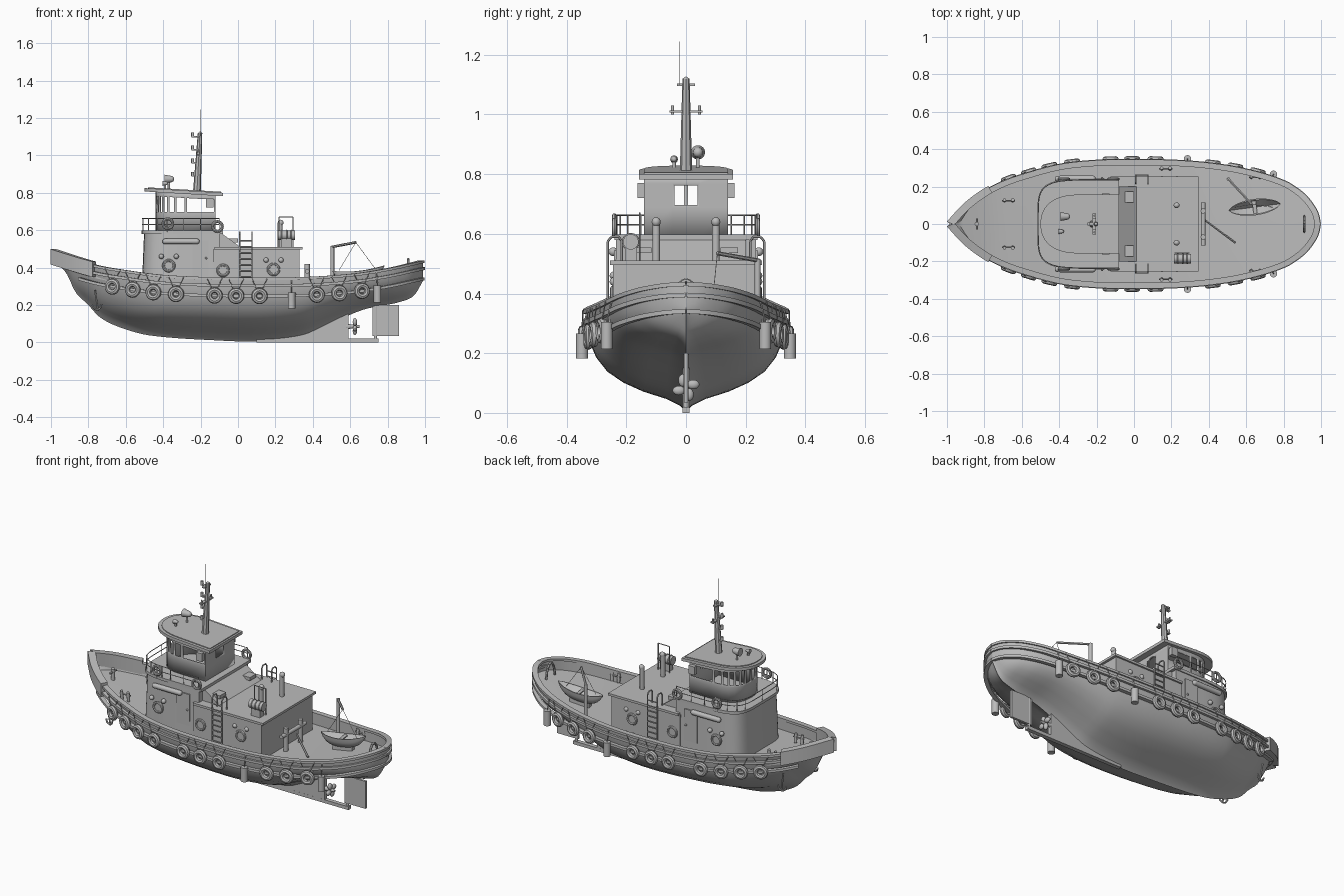
import bpy, bmesh, math
from mathutils import Vector as V, Matrix

cube = bpy.data.objects.get("Cube")
if cube:
    bpy.data.objects.remove(cube)
grey = bpy.data.materials.new("plain grey")
grey.use_nodes = True
grey.diffuse_color = (0.5, 0.5, 0.5, 1)
grey.node_tree.nodes["Principled BSDF"].inputs["Base Color"].default_value = (0.5, 0.5, 0.5, 1)


def finish(name, bm, mirror=False):
    bmesh.ops.remove_doubles(bm, verts=bm.verts, dist=0.00005)
    bmesh.ops.recalc_face_normals(bm, faces=bm.faces)
    for f in bm.faces:
        f.smooth = True
    for e in bm.edges:
        if len(e.link_faces) == 2 and e.calc_face_angle(0) > 0.6:
            e.smooth = False
    me = bpy.data.meshes.new(name)
    bm.to_mesh(me)
    bm.free()
    me.materials.append(grey)
    ob = bpy.data.objects.new(name, me)
    bpy.context.collection.objects.link(ob)
    if mirror:
        ob.modifiers.new("mirror", "MIRROR").use_axis = (False, True, False)
    return ob


def aim(c, axis):
    return Matrix.Translation(V(c)) @ V(axis).to_track_quat('Z', 'Y').to_matrix().to_4x4()


def cyl(bm, p, q, r, r2=None, n=12):
    p, q = V(p), V(q)
    bmesh.ops.create_cone(bm, cap_ends=True, segments=n, radius1=r, radius2=r if r2 is None else r2,
                          depth=(q - p).length, matrix=aim((p + q) / 2, q - p))


def tube(bm, pts, r, n=6):
    for p, q in zip(pts, pts[1:]):
        cyl(bm, p, q, r, n=n)


def box(bm, c, s, rz=0):
    bmesh.ops.create_cube(bm, size=1, matrix=Matrix.Translation(c) @ Matrix.Rotation(rz, 4, 'Z') @ Matrix.Diagonal((*s, 1)))


def ball(bm, c, s):
    bmesh.ops.create_uvsphere(bm, u_segments=14, v_segments=8, radius=1, matrix=Matrix.Translation(c) @ Matrix.Diagonal((*s, 1)))


def grid(bm, rings, closed=True, caps=False):
    rows = [[bm.verts.new(p) for p in r] for r in rings]
    n = len(rows[0])
    for a, b in zip(rows, rows[1:]):
        for i in range(n if closed else n - 1):
            bm.faces.new((a[i], a[(i + 1) % n], b[(i + 1) % n], b[i]))
    if caps:
        bm.faces.new(rows[0])
        bm.faces.new(rows[-1])


def ring(bm, c, axis, R, r, n=20, k=8):
    m, t = aim(c, axis), 2 * math.pi
    rows = [[m @ V(((R + r * math.cos(t * j / k)) * math.cos(t * i / n), (R + r * math.cos(t * j / k)) * math.sin(t * i / n),
                    r * math.sin(t * j / k))) for j in range(k)] for i in range(n + 1)]
    grid(bm, rows)


def curve(table):
    def f(x):
        i = max(0, min(len(table) - 2, sum(p[0] <= x for p in table) - 1))
        (x0, y0), (x1, y1) = table[i], table[i + 1]
        slope = lambda a, b: (table[b][1] - table[a][1]) / (table[b][0] - table[a][0])
        m0, m1 = slope(max(i - 1, 0), i + 1), slope(i, min(i + 2, len(table) - 1))
        h = x1 - x0
        t = (x - x0) / h
        return (y0 * (1 + 2 * t) + m0 * h * t) * (1 - t) ** 2 + (y1 * (3 - 2 * t) - m1 * h * (1 - t)) * t * t
    return f


# Hull lines: half beam, rail height and keel height along the length
BOW, STERN = -.988, .99
beam = curve([(BOW, 0), (-.9, .095), (-.8, .17), (-.7, .222), (-.6, .258), (-.4, .312), (-.2, .334), (0, .338), (.2, .335),
              (.4, .32), (.6, .287), (.8, .226), (.9, .162), (.95, .105), (.98, .05), (STERN, 0)])
rail = curve([(-1, .48), (-.77, .41), (-.6, .38), (-.4, .355), (-.1, .342), (.3, .342), (.6, .36), (.8, .39), (1, .435)])
keel = curve([(BOW, .445), (-.915, .365), (-.87, .27), (-.8, .2), (-.74, .135), (-.63, .08), (-.47, .037), (-.1, .01), (.15, .005),
              (.35, .03), (.45, .075), (.57, .135), (.68, .178), (.78, .198), (.86, .215), (.94, .25), (STERN, .33)])
MID = [(0, 0), (.06, .06), (.2, .13), (.42, .2), (.62, .29), (.78, .4), (.89, .54), (.95, .68), (.985, .84), (1, 1)]
XS = [(BOW + STERN) / 2 - (STERN - BOW) / 2 * math.cos(math.pi * i / 80) for i in range(81)]


def side(x, out=0, dz=0):
    """Point at the rail edge, pushed outward, and its outward direction."""
    a, b = max(BOW, x - .004), min(STERN, x + .004)
    d = V((b - a, beam(b) - beam(a), 0)).normalized()
    n = V((-d.y, d.x, 0))
    p = V((x, beam(x), rail(x) + dz)) + n * out
    p.y = max(0, p.y)
    return p, n


bm, rings = bmesh.new(), []
for x in XS:
    b, zd, zk = max(0, beam(x)), rail(x), keel(x)
    v = min(1, max(0, (-.45 - x) / .45)) * .7
    half = [(b * (f * (1 - v) + g ** .85 * v), zk + (zd - zk) * g) for f, g in MID]
    inner, deck = max(0, b - .02), max(zk + .004, zd - .065)
    half += [(inner, zd), (inner, deck), (0, deck + .008 * inner)]
    rings.append([(x, y, z) for y, z in half] + [(x, -y, z) for y, z in half[-2:0:-1]])
grid(bm, rings)
finish("hull", bm)


def strip(name, x0, x1, low, high, out, inset=.024):
    bm = bmesh.new()
    xs = [x0] + [x for x in XS if x0 < x < x1] + [x1]
    rows = [[side(x, o, z)[0] for o, z in ((-inset, high), (out, high), (out, low), (-inset, low))] for x in xs]
    grid(bm, rows, caps=True)
    finish(name, bm, True)


strip("rail_cap", BOW, STERN, -.008, .006, .007)
strip("upper_rub_rail", -.95, STERN, -.045, -.03, .01, .012)
strip("lower_rub_rail", -.85, STERN, -.1, -.085, .008, .015)
strip("bow_fender", BOW, -.77, -.06, .022, .018)

# Keel fin and shoe, rudder and propeller
bm = bmesh.new()
fin = [(.1, 0), (.59, 0), (.59, .16), (.5, .13), (.3, .04), (.1, .02)]
grid(bm, [[(x, y, z) for x, z in fin] for y in (-.012, .012)], caps=True)
box(bm, (.56, 0, .01), (.38, .025, .02))
finish("keel_fin_and_shoe", bm)
bm = bmesh.new()
box(bm, (.79, 0, .118), (.14, .014, .166))
cyl(bm, (.735, 0, .015), (.735, 0, .22), .009)
finish("rudder", bm)
bm = bmesh.new()
cyl(bm, (.58, 0, .085), (.65, 0, .085), .014, .007)
for k in range(4):
    a = k * math.pi / 2 + .4
    ball(bm, (.625, .026 * math.cos(a), .085 + .026 * math.sin(a)), (.012, .012 + .01 * abs(math.cos(a)), .012 + .01 * abs(math.sin(a))))
finish("propeller", bm)

# Tyres with ropes, and hanging cylinder fenders
tyres, ropes, fenders = bmesh.new(), bmesh.new(), bmesh.new()
for x in (-.668, -.56, -.45, -.33, -.125, -.01, .115, .42, .54, .66):
    c, n = side(x, .01, -.092)
    ring(tyres, c, n, .029, .0145)
    for dx in (-.04, .04):
        tube(ropes, [side(x + dx, .009, 0)[0], c + V((dx * .3, 0, .03))], .002)
for x, h in ((.285, .085), (.74, .09)):
    c = side(x, .018, -.075)[0]
    cyl(fenders, c, c - V((0, 0, h)), .02, n=16)
    tube(ropes, [c, side(x, 0, 0)[0]], .003)
finish("tyre_fenders", tyres, True)
finish("fender_ropes", ropes, True)
finish("hanging_fenders", fenders, True)


# Superstructure
def outline(xf, xb, w, xs, p, n=14):
    half = [(xb, w)]
    for i in range(n + 1):
        a = math.pi / 2 * (1 - i / n)
        half.append((xs - (xs - xf) * math.cos(a) ** (2 / p), w * math.sin(a) ** (2 / p)))
    return half + [(x, -y) for x, y in half[-2::-1]]


def prism(bm, line, z0, z1, slope=0, lean=1):
    grid(bm, [[(x, y, z0 - slope * (x + .3)) for x, y in line],
              [(x * lean, y * lean, z1 - slope * (x + .3)) for x, y in line]], caps=True)


bm = bmesh.new()
prism(bm, outline(-.515, -.1, .24, -.15, 5), .27, .59, 0, .975)
grid(bm, [[(x, y, z) for x, z in ((-.12, .592), (-.1, .592), (.02, .505), (-.12, .49))] for y in (-.2, .2)], caps=True)
finish("front_house", bm)
bm = bmesh.new()
prism(bm, outline(-.517, -.08, .24, -.15, 5), .58, .597)
finish("bridge_deck", bm)
bm = bmesh.new()
box(bm, (.1, 0, .385), (.46, .49, .23))
box(bm, (.11, 0, .503), (.47, .51, .014))
finish("aft_house", bm)

# Wheelhouse walls with open windows all round and one in the middle of the back
bm = bmesh.new()
line = outline(-.44, -.12, .14, -.28, 2.6, 6)
line = [(-.12, .045)] + line + [(-.12, -.045)]
levels = [(.59, 0), (.69, 0), (.78, .06), (.81, .06)]
grid(bm, [[(x, y, z - s * (x + .3)) for x, y in line] for z, s in levels])
bmesh.ops.recalc_face_normals(bm, faces=bm.faces)
bm.normal_update()
panes = []
for f in bm.faces:
    m = f.calc_center_median()
    if .7 < m.z < .78 and (m.x < -.125 or abs(m.y) < .03):
        panes.append(f)
bmesh.ops.inset_individual(bm, faces=panes, thickness=.007, use_even_offset=True)
bmesh.ops.delete(bm, geom=panes, context='FACES')
walls = finish("wheelhouse", bm)
walls.modifiers.new("wall", "SOLIDIFY").thickness = .008
bm = bmesh.new()
prism(bm, outline(-.5, -.08, .157, -.3, 2.3), .795, .813, .06)
prism(bm, outline(-.48, -.09, .14, -.3, 2.3), .813, .818, .06)
finish("wheelhouse_roof", bm)

# Bridge railing with lifebuoys
bm = bmesh.new()
path = outline(-.512, -.1, .235, -.15, 5)
for z in (.63, .663):
    tube(bm, [(x, y, z) for x, y in path], .0025)
for x, y in path[::3]:
    tube(bm, [(x, y, .59), (x, y, .665)], .0025)
for y in (-.235, .235):
    for x in (-.38, -.29, -.2):
        tube(bm, [(x, y, .59), (x, y, .665)], .0025)
finish("bridge_railing", bm)
bm = bmesh.new()
for x, z in ((-.375, .635), (-.11, .62)):
    ring(bm, (x, .24, z), (0, 1, 0), .026, .008)
finish("lifebuoys", bm, True)

# House sides: portholes, lamps, door, rolled fender, ladder and lights
bm = bmesh.new()
for x, z, y in ((-.37, .41, .238), (-.08, .385, .246), (.19, .39, .246)):
    ring(bm, (x, y, z), (0, 1, 0), .028, .008)
    cyl(bm, (x, y - .02, z), (x, y + .003, z), .022)
for x, z in ((-.41, .46), (-.33, .46), (.15, .44), (.23, .44)):
    ball(bm, (x, .242, z), (.014, .014, .014))
finish("portholes", bm, True)
bm = bmesh.new()
box(bm, (-.2, .237, .45), (.085, .01, .19))
ball(bm, (-.17, .245, .45), (.006, .006, .006))
finish("side_doors", bm, True)
bm = bmesh.new()
cyl(bm, (-.39, .244, .54), (-.22, .244, .54), .015)
for x in (-.39, -.22):
    ball(bm, (x, .244, .54), (.015, .015, .015))
finish("rolled_side_fenders", bm, True)
bm = bmesh.new()
for x in (.01, .075):
    tube(bm, [(x, .262, .29), (x, .262, .575), (x, .25, .59), (x, .225, .59), (x, .215, .575), (x, .215, .5)], .004)
for i in range(8):
    tube(bm, [(.01, .262, .32 + .032 * i), (.075, .262, .32 + .032 * i)], .004)
finish("side_ladders", bm, True)
bm = bmesh.new()
box(bm, (-.15, .15, .745), (.04, .024, .05))
box(bm, (-.03, .145, .545), (.06, .06, .02))
finish("side_light_boxes", bm, True)

# Mast, crosstrees, aerial and searchlights
bm = bmesh.new()
cyl(bm, (-.22, 0, .8), (-.203, 0, 1.12), .021, .012, 8)
for z, w in ((1.01, .11), (1.1, .06)):
    box(bm, (-.212, 0, z), (.02, w, .008))
for z in (.89, .96, 1.03, 1.1):
    box(bm, (-.23, 0, z), (.035, .016, .007))
    cyl(bm, (-.242, 0, z), (-.242, 0, z + .022), .008)
for y in (-.045, .045):
    cyl(bm, (-.212, y, 1), (-.212, y, 1.03), .005)
ball(bm, (-.203, 0, 1.115), (.01, .01, .012))
tube(bm, [(-.2, -.022, 1.1), (-.2, -.022, 1.245)], .001)
finish("mast", bm)
bm = bmesh.new()
for x, y, z, r in ((-.37, .04, .873, .024), (-.39, -.04, .85, .013)):
    cyl(bm, (x, y, .81), (x, y, z), .006)
    cyl(bm, (x - r, y, z), (x + r * .6, y, z), r, r * .7, 16)
    ball(bm, (x + r * .5, y, z), (r * .7, r * .7, r * .7))
finish("searchlights", bm)

# Aft house roof: vents, life raft and its frame
bm = bmesh.new()
for y in (-.1, .1):
    cyl(bm, (.225, y, .5), (.225, y, .64), .013)
    ball(bm, (.228, y, .64), (.016, .015, .016))
finish("roof_vents", bm)
bm = bmesh.new()
cyl(bm, (.215, -.185, .573), (.305, -.185, .573), .026, n=18)
for x in (.235, .26, .285):
    ring(bm, (x, -.185, .573), (1, 0, 0), .026, .004)
box(bm, (.26, -.185, .53), (.06, .04, .05))
tube(bm, [(.22, -.155, .5), (.22, -.155, .67), (.295, -.155, .67), (.295, -.155, .5)], .003)
finish("life_raft", bm)

# Towing bitt and boom on the aft deck
bm = bmesh.new()
for y in (-.07, .07):
    cyl(bm, (.37, y, .27), (.37, y, .42), .014)
cyl(bm, (.37, -.115, .38), (.37, .115, .38), .012)
tube(bm, [(.38, .02, .35), (.54, -.1, .3)], .006)
finish("towing_bitt", bm)

# Crane and small boat
bm = bmesh.new()
cyl(bm, (.505, .24, .28), (.505, .24, .515), .01)
tube(bm, [(.5, .245, .51), (.63, .105, .535)], .007)
for x in (.54, .74):
    tube(bm, [(.63, .105, .535), (x, .09, .385)], .0012)
finish("crane", bm)
bm, rings = bmesh.new(), []
for i in range(17):
    t = -1 + i / 8
    w, h = .043 * (1 - t * t) ** .7 + .001, .382 + .015 * t * t + .015 * t
    d = .06 * (1 - t ** 4) + .004
    sec = [(w * math.cos(a), h - d * math.sin(a)) for a in [math.pi * k / 8 for k in range(9)]]
    sec += [(-w * .85, h), (0, h - d * .6), (w * .85, h)]
    rings.append([Matrix.Rotation(.13, 3, 'Z') @ V((.14 * t, y, z)) + V((.645, .09, 0)) for y, z in sec])
grid(bm, rings, caps=True)
box(bm, (.645, .09, .375), (.02, .07, .006), .13)
box(bm, (.645, .09, .31), (.12, .03, .05), .13)
finish("small_boat", bm)

# Deck bollards, stern fairlead and anchors
bm = bmesh.new()
for x, y in ((-.67, .125), (.17, .295), (.65, .25)):
    z = rail(x) - .06
    for dx in (-.022, .022):
        cyl(bm, (x + dx, y, z), (x + dx, y + .004, z + .055), .009)
    tube(bm, [(x - .035, y, z + .035), (x + .035, y, z + .035)], .005)
finish("bollards", bm, True)
bm = bmesh.new()
cyl(bm, (-.84, 0, .35), (-.84, 0, .43), .012)
tube(bm, [(-.84, -.03, .41), (-.84, .03, .41)], .007)
tube(bm, [(.91, .04 * math.cos(a), .36 + .085 * math.sin(a)) for a in [math.pi * k / 8 for k in range(9)]], .007)
finish("bow_post_and_stern_fairlead", bm)
bm = bmesh.new()
tube(bm, [(-.765, .16, .28), (-.75, .155, .18)], .005)
tube(bm, [(-.78, .15, .2), (-.77, .155, .18), (-.75, .155, .172), (-.735, .16, .185), (-.73, .16, .205)], .005)
finish("anchors", bm, True)
